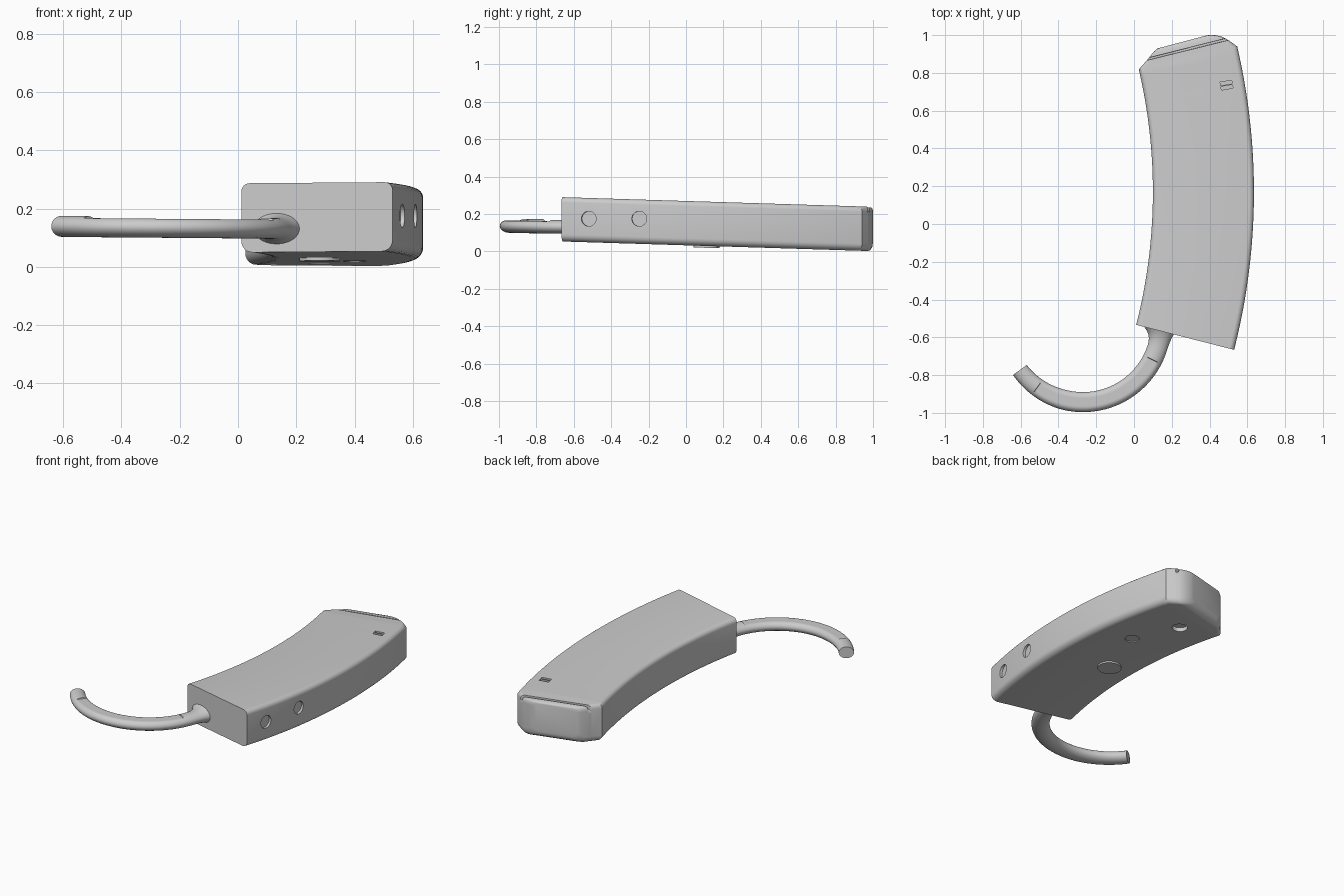
import bpy, bmesh
from math import sin, cos, asin, pi, radians, degrees
from mathutils import Vector, Matrix

if "Cube" in bpy.data.objects:
    bpy.data.objects.remove(bpy.data.objects["Cube"])

CX, CY, TILT = -2.75, 0.17, 0.031      # bend centre and lengthwise slope
RIN, ROUT, ZLO, ZHI = 2.85, 3.385, 0.033, 0.27


def polar(r, deg, z):
    a = radians(deg)
    y = CY + r * sin(a)
    return Vector((CX + r * cos(a), y, z - TILT * y))


def skin(name, rings):
    """Closed skin through equal-length rings."""
    bm = bmesh.new()
    vr = [[bm.verts.new(p) for p in ring] for ring in rings]
    n = len(vr[0])
    for a, b in zip(vr, vr[1:]):
        for i in range(n):
            bm.faces.new((a[i], a[(i + 1) % n], b[(i + 1) % n], b[i]))
    bm.faces.new(vr[0])
    bm.faces.new(vr[-1])
    return finish(name, bm)


def finish(name, bm):
    bmesh.ops.recalc_face_normals(bm, faces=bm.faces)
    me = bpy.data.meshes.new(name)
    bm.to_mesh(me)
    bm.free()
    ob = bpy.data.objects.new(name, me)
    bpy.context.collection.objects.link(ob)
    return ob


def smooth(ob, deg=32):
    bpy.ops.object.select_all(action='DESELECT')
    ob.select_set(True)
    bpy.context.view_layer.objects.active = ob
    bpy.ops.object.shade_smooth_by_angle(angle=radians(deg))


def section(deg, rin=RIN, rout=ROUT, zlo=ZLO, zhi=ZHI, n=6):
    """Rounded rectangle across the bend."""
    pts = []
    for k, (r, z, rad) in enumerate(((rout, zhi, 0.028), (rin, zhi, 0.028),
                                     (rin, zlo, 0.038), (rout, zlo, 0.038))):
        r += rad if k in (1, 2) else -rad
        z += rad if k > 1 else -rad
        for i in range(n + 1):
            a = pi / 2 * (k + i / n)
            pts.append(polar(r + rad * cos(a), deg, z + rad * sin(a)))
    return pts


# Body: curved sweep, then a chamfered end cap with a groove across its top
rings = [section(-14.3 + (13.15 + 14.3) * i / 40) for i in range(41)]
for deg, rin, rout, lift, drop in (
        (13.88, 2.903, 3.348, 0, 0), (13.90, 2.904, 3.347, 0, 0.022),
        (14.08, 2.916, 3.335, 0, 0.022), (14.10, 2.917, 3.334, 0, 0.004),
        (14.35, 2.934, 3.318, 0.004, 0.004), (14.60, 2.952, 3.290, 0.014, 0.005),
        (14.75, 2.966, 3.262, 0.028, 0.008), (14.80, 2.976, 3.245, 0.042, 0.012)):
    rings.append(section(deg, rin, rout, ZLO + lift, ZHI - drop))
body = skin("curved_body", rings)

# Cutters for all recesses
cut = bmesh.new()


def disc(bm, pos, radius, depth, rot):
    bmesh.ops.create_cone(bm, cap_ends=True, segments=32, radius1=radius, radius2=radius,
                          depth=depth, matrix=Matrix.Translation(pos) @ rot)


# Two round recesses in the outer side
for y in (-0.52, -0.25):
    a = degrees(asin((y - CY) / ROUT))
    p = polar(ROUT, a, 0)
    p.z = 0.175
    disc(cut, p, 0.04, 0.03, Matrix.Rotation(radians(a), 4, 'Z') @ Matrix.Rotation(pi / 2, 4, 'Y'))
# Round recesses underneath
slope = Matrix.Rotation(-TILT, 4, 'X')
for x, y, r, d in ((0.40, 0.46, 0.042, 0.012), (0.28, 0.75, 0.045, 0.05)):
    disc(cut, Vector((x, y, ZLO - TILT * y)), r, d, slope)
# Split latch window on top
turn = Matrix.Rotation(radians(9.7), 4, 'Z')
for dy in (-0.012, 0.012):
    p = Vector((0.49, 0.735, ZHI - TILT * 0.735)) + turn @ Vector((0, dy, 0))
    bmesh.ops.create_cube(cut, size=1, matrix=Matrix.Translation(p) @ turn
                          @ Matrix.Diagonal((0.062, 0.018, 0.02, 1)))
# Saw-tooth grip notches along the lower outer edge
for k in range(6):
    y0 = -0.39 + 0.145 * k
    a0, a1 = (degrees(asin((y - CY) / ROUT)) for y in (y0, y0 + 0.135))
    v = [cut.verts.new(p) for p in (
        polar(ROUT + 0.02, a0, ZLO - 0.02), polar(ROUT + 0.02, a0, ZLO + 0.03),
        polar(ROUT - 0.05, a0, ZLO - 0.02), polar(ROUT, a1, ZLO))]
    for f in ((0, 1, 2), (0, 1, 3), (1, 2, 3), (2, 0, 3)):
        cut.faces.new([v[i] for i in f])
cutter = finish("recess_cutter", cut)
cutter.hide_render = True

mod = body.modifiers.new("recesses", 'BOOLEAN')
mod.operation, mod.solver, mod.object = 'DIFFERENCE', 'EXACT', cutter
bpy.context.view_layer.objects.active = body
bpy.ops.object.modifier_apply(modifier=mod.name)
bpy.data.objects.remove(cutter)
smooth(body)

# Raised round pad underneath
bm = bmesh.new()
disc(bm, Vector((0.28, 0.11, ZLO - TILT * 0.11)), 0.07, 0.02, slope)
smooth(finish("bottom_pad", bm))

# Hooked tube: oval section, flattened along the middle, flared at the body
degs = [-144 + 3 * i for i in range(48)]
degs = sorted(set(degs) | {-125.7, -27.3})
rings = []
for d in degs:
    a = radians(d)
    t = max(0, min(1, (d + 18) / 15))
    flare = 1 + 0.65 * t ** 2.5
    width = (0.045 + 0.008 * min(1, (d + 144) / 40)) * flare
    high = 0.036 * flare
    top = 0.029 if -126 < d < -27 else 1
    zc = 0.139 - 0.008 * (d + 144) / 140
    ring = []
    for i in range(32):
        b = 2 * pi * i / 32
        r = 0.413 + width * cos(b)
        ring.append(Vector((-0.27 + r * cos(a), -0.53 + r * sin(a),
                            zc + min(top, high * sin(b)))))
    rings.append(ring)
smooth(skin("hook_tube", rings), 30)
